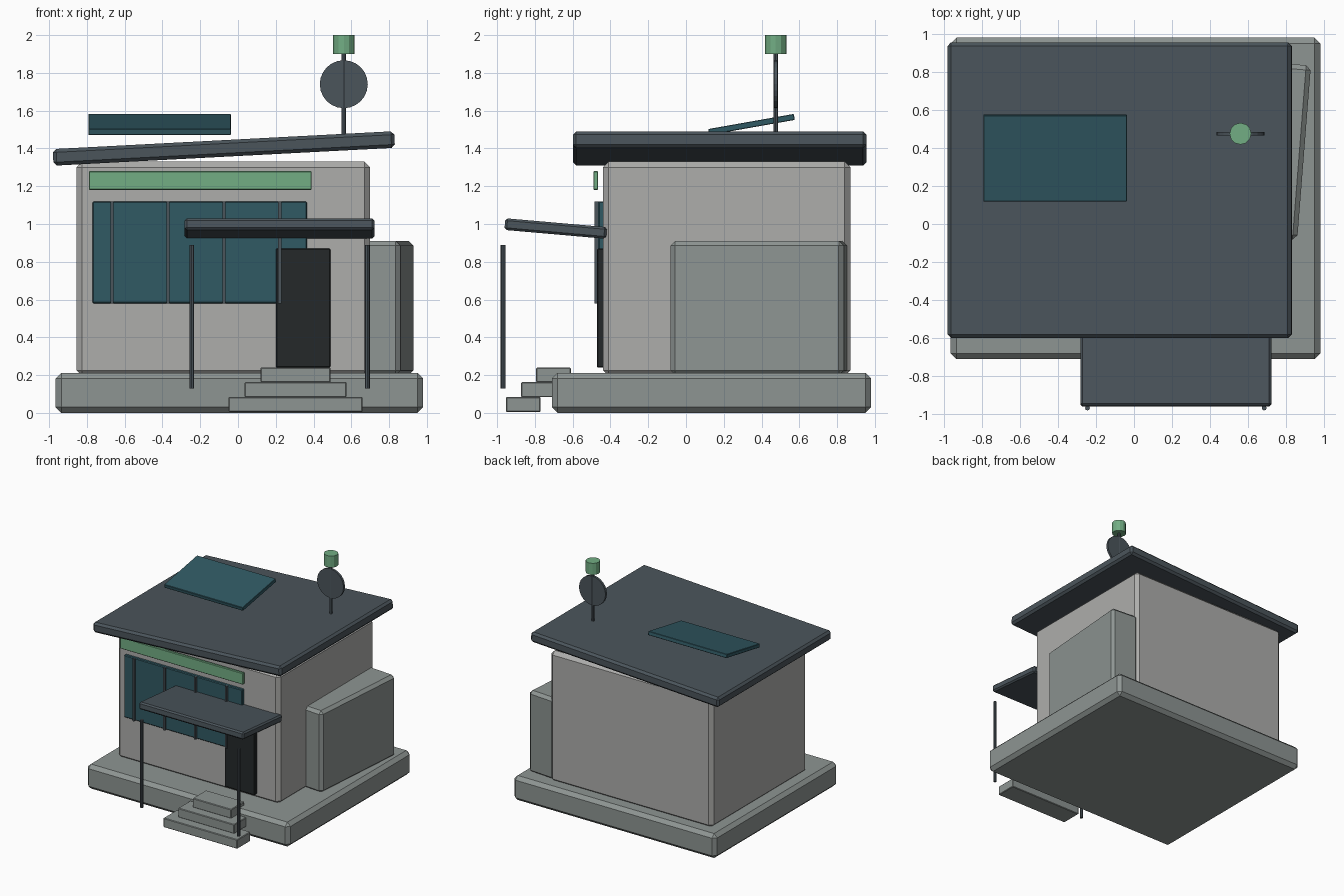
import bpy
from math import radians

if "Cube" in bpy.data.objects:
    bpy.data.objects.remove(bpy.data.objects["Cube"])


def material(name, rgb):
    m = bpy.data.materials.new(name)
    m.diffuse_color = (*rgb, 1)
    m.use_nodes = True
    m.node_tree.nodes["Principled BSDF"].inputs["Base Color"].default_value = m.diffuse_color
    return m


WALL = material("wall_grey", (0.42, 0.42, 0.41))
STONE = material("stone_grey", (0.27, 0.30, 0.29))
ROOF = material("slate", (0.07, 0.09, 0.105))
GLASS = material("teal_glass", (0.03, 0.10, 0.125))
GREEN = material("green", (0.17, 0.42, 0.23))
DARK = material("dark", (0.018, 0.022, 0.023))


def finish(name, mat, bevel):
    ob = bpy.context.object
    ob.name = name
    ob.data.materials.append(mat)
    if bevel:
        mod = ob.modifiers.new("chamfer", "BEVEL")
        mod.width = bevel
        mod.segments = 1
    return ob


def box(name, center, size, mat, bevel=0.0, rot=(0, 0, 0)):
    bpy.ops.mesh.primitive_cube_add(size=1, location=center)
    ob = bpy.context.object
    for v in ob.data.vertices:
        v.co = [c * s for c, s in zip(v.co, size)]
    ob.rotation_euler = [radians(a) for a in rot]
    return finish(name, mat, bevel)


def span(name, x, y, z, mat, bevel=0.0):
    lo_hi = (x, y, z)
    return box(name, [(a + b) / 2 for a, b in lo_hi],
               [b - a for a, b in lo_hi], mat, bevel)


def rod(name, center, r, depth, sides, mat, rot=(0, 0, 0)):
    bpy.ops.mesh.primitive_cylinder_add(vertices=sides, radius=r, depth=depth,
                                        location=center,
                                        rotation=[radians(a) for a in rot])
    return finish(name, mat, 0)


# Plinth, main block and skewed side annex
span("plinth", (-0.965, 0.98), (-0.71, 0.98), (0, 0.212), STONE, 0.03)
span("main_block", (-0.855, 0.70), (-0.44, 0.87), (0.195, 1.33), WALL, 0.03)
box("side_annex", (0.765, 0.385, 0.555), (0.26, 0.92, 0.71), STONE, 0.025,
    (0, 0, -4.5))

# Sloping roof and tilted solar panel
box("roof", (-0.075, 0.178, 1.40), (1.81, 1.555, 0.088), ROOF, 0.018, (0, -3, 0))
box("solar_panel", (-0.415, 0.347, 1.527), (0.755, 0.46, 0.032), GLASS, 0.003,
    (10, 0, 0))

# Antenna mast with dish and green beacon
rod("mast", (0.56, 0.475, 1.68), 0.012, 0.46, 8, ROOF)
rod("dish", (0.56, 0.475, 1.74), 0.127, 0.02, 24, ROOF, (90, 0, 0))
rod("beacon", (0.56, 0.475, 1.95), 0.057, 0.10, 12, GREEN)

# Front facade: sign strip, window, mullions, door
span("sign_strip", (-0.79, 0.39), (-0.49, -0.465), (1.18, 1.28), GREEN, 0.004)
span("window", (-0.77, 0.365), (-0.465, -0.43), (0.58, 1.12), GLASS, 0.006)
for i in range(4):
    x = -0.667 + i * 0.296
    span(f"mullion_{i + 1}", (x - 0.008, x + 0.008), (-0.485, -0.46),
         (0.58, 1.12), ROOF)
span("door", (0.20, 0.49), (-0.472, -0.43), (0.24, 0.87), DARK, 0.006)

# Entrance canopy on two posts
box("canopy", (0.22, -0.69, 0.976), (1.005, 0.54, 0.062), ROOF, 0.012, (-5, 0, 0))
for side, x in (("left", -0.245), ("right", 0.685)):
    rod(f"post_{side}", (x, -0.968, 0.51), 0.013, 0.76, 8, ROOF)

# Three steps
for i in range(3):
    half = 0.355 - i * 0.085
    y = -0.953 + i * 0.08
    span(f"step_{i + 1}", (0.305 - half, 0.305 + half), (y, y + 0.183),
         (0.005 + i * 0.078, 0.085 + i * 0.078), STONE, 0.005)
